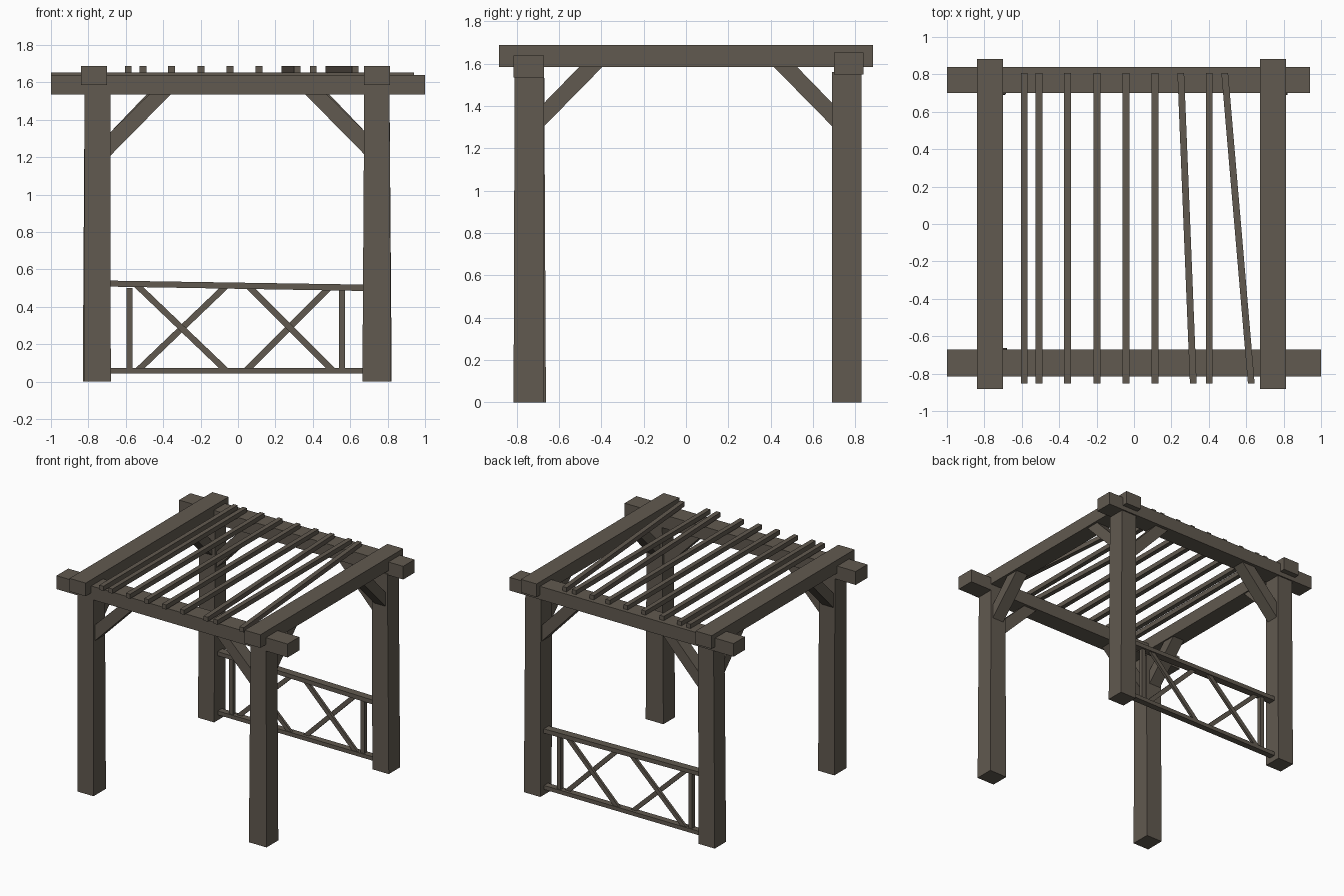
import bpy

if "Cube" in bpy.data.objects:
    bpy.data.objects.remove(bpy.data.objects["Cube"])

wood = bpy.data.materials.new("weathered_brown_wood")
wood.diffuse_color = (0.120, 0.101, 0.079, 1)
wood.use_nodes = True
wood.node_tree.nodes["Principled BSDF"].inputs["Base Color"].default_value = wood.diffuse_color


def hexa(name, a, b):
    """Solid joining two matching four-point loops."""
    faces = [(3, 2, 1, 0), (4, 5, 6, 7)]
    faces += [(i, (i + 1) % 4, (i + 1) % 4 + 4, i + 4) for i in range(4)]
    me = bpy.data.meshes.new(name)
    me.from_pydata(list(a) + list(b), [], faces)
    import bmesh
    bm = bmesh.new()
    bm.from_mesh(me)
    bmesh.ops.recalc_face_normals(bm, faces=bm.faces)
    bm.to_mesh(me)
    bm.free()
    me.materials.append(wood)
    ob = bpy.data.objects.new(name, me)
    bpy.context.collection.objects.link(ob)
    return ob


def rect(x0, x1, y0, y1, z):
    return [(x0, y0, z), (x1, y0, z), (x1, y1, z), (x0, y1, z)]


def box(name, x0, x1, y0, y1, z0, z1):
    return hexa(name, rect(x0, x1, y0, y1, z0), rect(x0, x1, y0, y1, z1))


def prism(name, axis, profile, lo, hi):
    """Four-point side profile (u, z) swept between lo and hi across it."""
    if axis == 'x':
        return hexa(name, [(u, lo, z) for u, z in profile], [(u, hi, z) for u, z in profile])
    return hexa(name, [(lo, u, z) for u, z in profile], [(hi, u, z) for u, z in profile])


# Posts, slightly irregular: foot rectangle, head rectangle, height
posts = {
    "front_left_post": ((-.82, -.68, -.815, -.662), (-.82, -.683, -.81, -.67), 1.54),
    "front_right_post": ((.665, .818, -.815, -.67), (.675, .81, -.81, -.67), 1.54),
    "back_left_post": ((-.83, -.69, .69, .83), (-.82, -.685, .695, .83), 1.56),
    "back_right_post": ((.68, .822, .69, .83), (.675, .81, .69, .83), 1.56),
}
for name, (foot, head, h) in posts.items():
    hexa(name, rect(*foot, 0), rect(*head, h))

# Main beams across the front and back
hexa("front_beam", rect(-1, 1, -.815, -.67, 1.535), rect(-1, 1, -.815, -.67, 1.64))
box("back_beam", -1, .94, .70, .84, 1.55, 1.653)

# Side beams laid over them
box("left_side_beam", -.84, -.70, -.883, .883, 1.585, 1.688)
box("right_side_beam", .675, .812, -.883, .883, 1.585, 1.688)

# Roof slats: x at the back, x at the front
slats = [(-.587, -.587), (-.508, -.508), (-.356, -.356), (-.198, -.198), (-.043, -.043),
         (.112, .112), (.25, .317), (.403, .403), (.485, .627)]
w = .018
for i, (xb, xf) in enumerate(slats):
    loop = [(xf - w, -.852), (xf + w, -.852), (xb + w, .808), (xb - w, .808)]
    hexa(f"roof_slat_{i + 1}", [(x, y, 1.65) for x, y in loop], [(x, y, 1.686) for x, y in loop])

# Diagonal braces under front and back beams
for row, y, top in (("front", -.742, 1.54), ("back", .765, 1.555)):
    for side, s in (("left", -1), ("right", 1)):
        prof = [(s * .69, 1.20), (s * .69, 1.325), (s * .47, top), (s * .355, top)]
        prism(f"{row}_{side}_brace", 'x', prof, y - .05, y + .05)

# Diagonal braces under side beams
for side, x in (("left", -.76), ("right", .744)):
    for end, s, d in (("front", -1, 0), ("back", 1, .02)):
        prof = [(s * (.68 + d), 1.295), (s * (.68 + d), 1.405),
                (s * (.50 + d), 1.59), (s * (.39 + d), 1.59)]
        prism(f"{side}_side_{end}_brace", 'y', prof, x - .05, x + .05)

# Back railing: rails, uprights and two crosses
prism("railing_top_rail", 'x', [(-.70, .508), (.70, .484), (.70, .518), (-.70, .54)], .73, .79)
box("railing_bottom_rail", -.70, .70, .735, .785, .042, .073)
for side, x in (("left", -.58), ("right", .557)):
    box(f"railing_{side}_upright", x - .016, x + .016, .743, .777, .06, .50)
h = .024
crosses = [(-.53, -.07, .74, .76), (-.07, -.53, .76, .78), (.06, .50, .74, .76), (.49, .05, .76, .78)]
for i, (xt, xb, y0, y1) in enumerate(crosses):
    prof = [(xb - h, .065), (xb + h, .065), (xt + h, .505), (xt - h, .505)]
    prism(f"railing_cross_bar_{i + 1}", 'x', prof, y0, y1)
